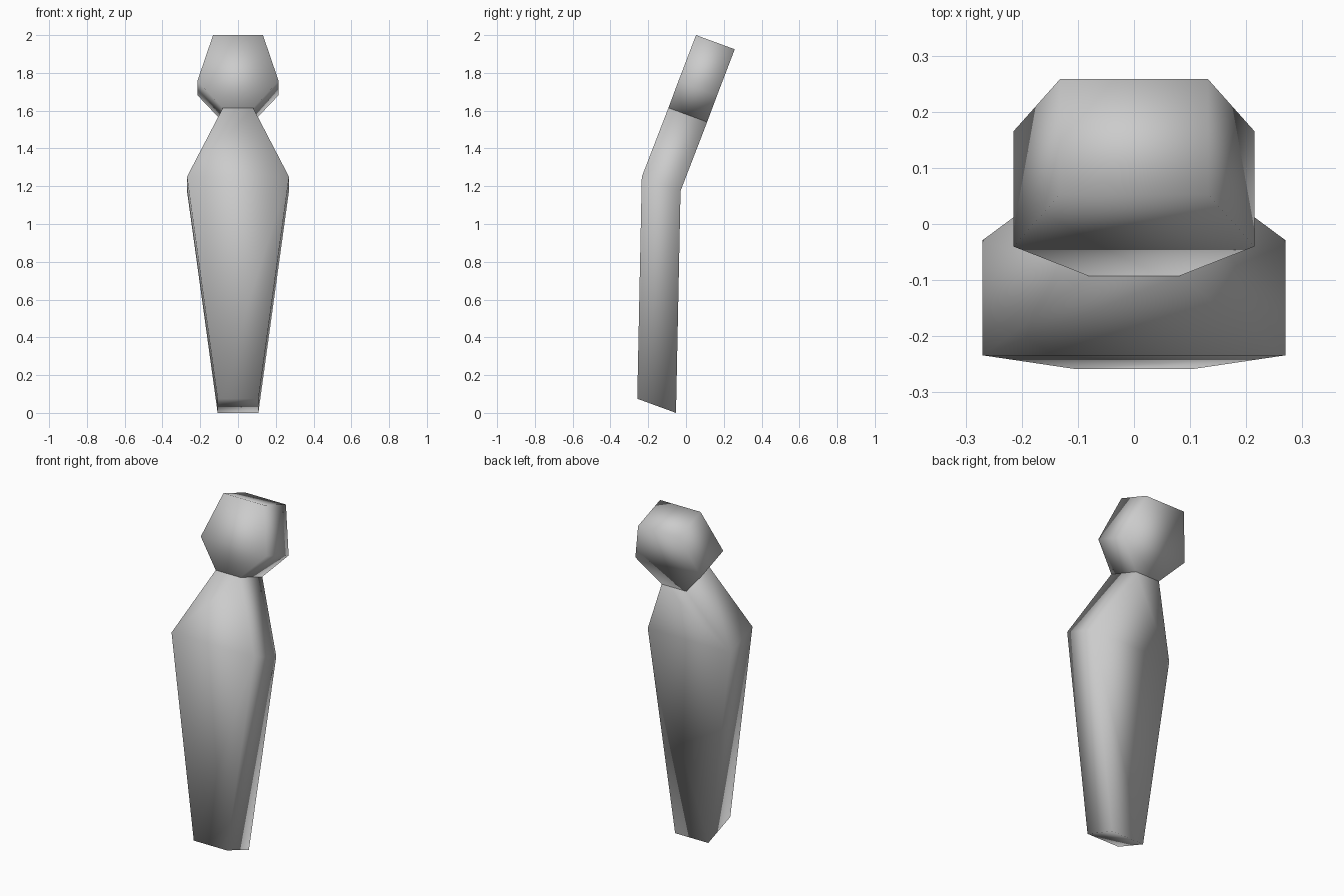
import bpy
import bmesh
from mathutils import Vector

if "Cube" in bpy.data.objects:
    bpy.data.objects.remove(bpy.data.objects["Cube"])

# Thickness direction shared by both slabs (front to back, sloping down)
DEPTH = Vector((0, 0.205, -0.075))


def slab(name, sections):
    """Symmetric front sheet from (half width, y, z) rows, extruded along DEPTH."""
    bm = bmesh.new()
    rows = [[bm.verts.new((s * w, y, z)) for s in (-1, 1)] for w, y, z in sections]
    faces = [bm.faces.new((a[0], a[1], b[1], b[0])) for a, b in zip(rows, rows[1:])]
    result = bmesh.ops.extrude_face_region(bm, geom=faces, use_keep_orig=True)
    verts = [g for g in result["geom"] if isinstance(g, bmesh.types.BMVert)]
    bmesh.ops.translate(bm, verts=verts, vec=DEPTH)
    bmesh.ops.recalc_face_normals(bm, faces=bm.faces)
    for f in bm.faces:
        f.smooth = True
    mesh = bpy.data.meshes.new(name)
    bm.to_mesh(mesh)
    bm.free()
    obj = bpy.data.objects.new(name, mesh)
    bpy.context.collection.objects.link(obj)
    return obj


# Tapered body, bent at the shoulders
slab("body", [(0.108, -0.258, 0.075), (0.27, -0.234, 1.25), (0.08, -0.093, 1.615)])

# Hexagonal head, leaning back
slab("head", [(0.08, -0.093, 1.615), (0.215, -0.04, 1.757), (0.132, 0.053, 2.0)])
